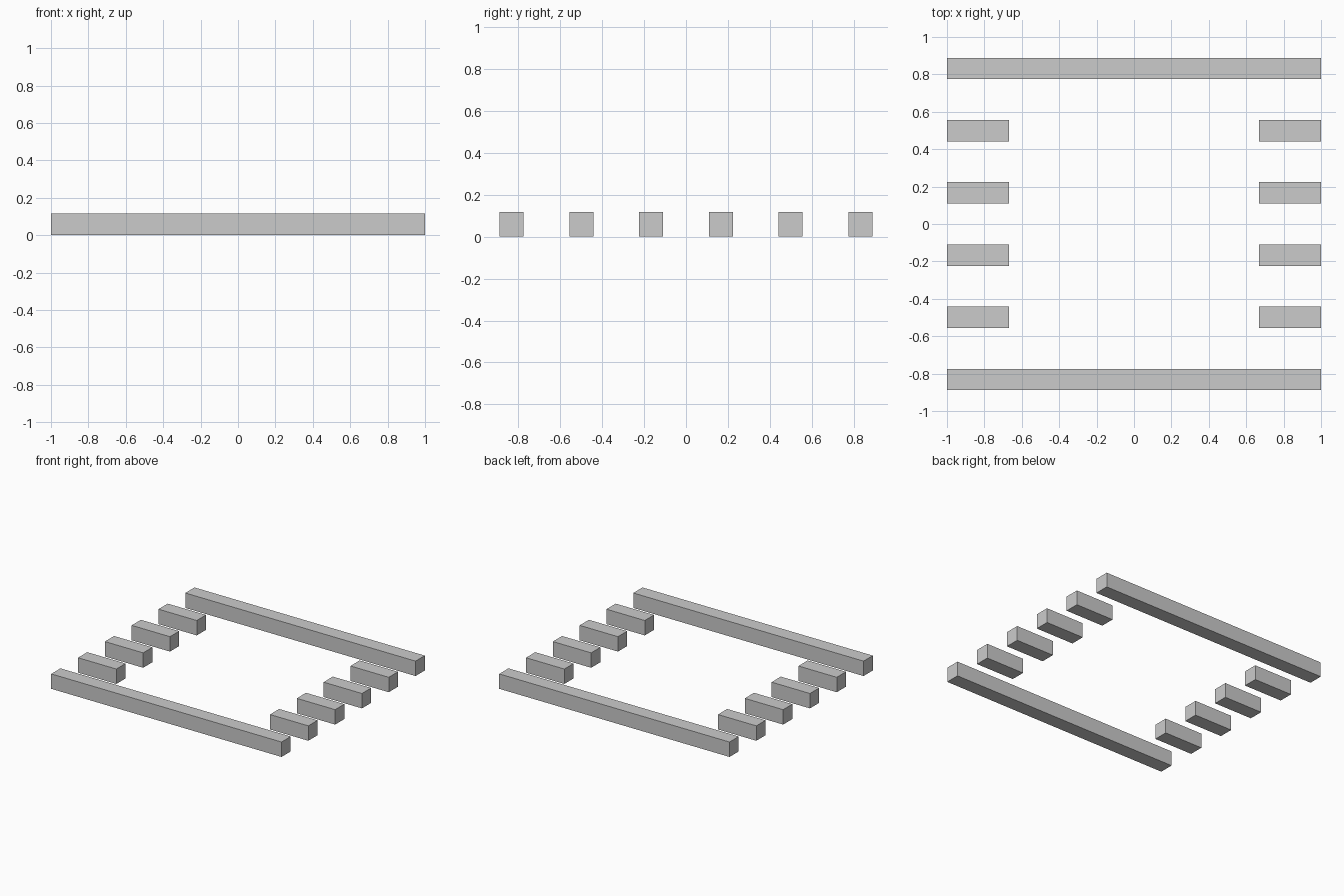
import bpy

if "Cube" in bpy.data.objects:
    bpy.data.objects.remove(bpy.data.objects["Cube"])

WIDTH, HEIGHT, PITCH = 0.114, 0.117, 0.3325
SHORT = 0.333


def beam(name, x, y, length):
    bpy.ops.mesh.primitive_cube_add(size=1, location=(x, y, HEIGHT / 2))
    obj = bpy.context.object
    obj.name = name
    obj.scale = (length, WIDTH, HEIGHT)
    bpy.ops.object.transform_apply(location=False, rotation=False, scale=True)
    return obj


# Full-length beams at the front and back
for label, side in (("front", -1), ("back", 1)):
    beam(f"{label}_long_beam", 0, side * 2.5 * PITCH, 2.0)

# Rows of short beams along the left and right ends
for label, side in (("left", -1), ("right", 1)):
    for i in range(4):
        beam(f"{label}_short_beam_{i + 1}", side * (1 - SHORT / 2), (i - 1.5) * PITCH, SHORT)
